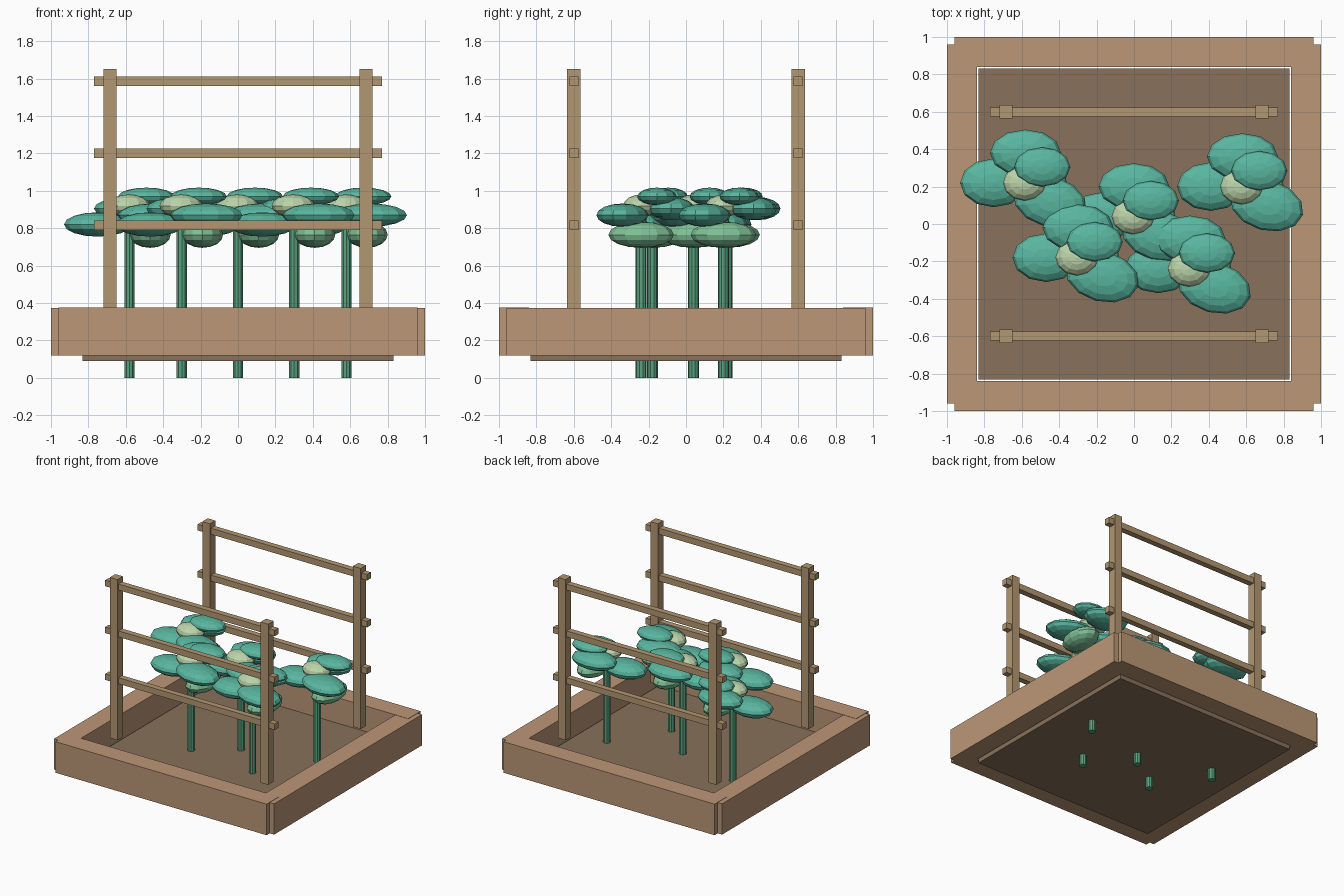
import bpy, math

if "Cube" in bpy.data.objects:
    bpy.data.objects.remove(bpy.data.objects["Cube"])


def material(name, rgb):
    m = bpy.data.materials.new(name)
    m.diffuse_color = (*rgb, 1)
    m.use_nodes = True
    m.node_tree.nodes["Principled BSDF"].inputs["Base Color"].default_value = m.diffuse_color
    return m


WOOD = material("planter_wood", (0.50, 0.31, 0.18))
POST = material("trellis_wood", (0.45, 0.31, 0.17))
SOIL = material("soil", (0.25, 0.165, 0.105))
STEM = material("stem_green", (0.10, 0.36, 0.21))
LEAF = material("leaf_teal", (0.10, 0.47, 0.35))
LOW = material("leaf_green", (0.21, 0.53, 0.30))
PALE = material("bud_pale", (0.50, 0.66, 0.40))


def box(name, loc, size, mat):
    bpy.ops.mesh.primitive_cube_add(size=1, location=loc)
    o = bpy.context.object
    o.name = name
    o.scale = size
    o.data.materials.append(mat)


def blob(name, loc, radii, mat, turn=0):
    bpy.ops.mesh.primitive_uv_sphere_add(segments=12, ring_count=8, radius=1, location=loc,
                                         rotation=(0, 0, math.radians(turn)))
    o = bpy.context.object
    o.name = name
    o.scale = radii
    o.data.materials.append(mat)


# planter frame and soil bed
for s, end in ((-1, "front"), (1, "back")):
    box(end + "_plank", (0, s * 0.92, 0.248), (1.92, 0.16, 0.255), WOOD)
for s, side in ((-1, "left"), (1, "right")):
    box(side + "_plank", (s * 0.92, 0, 0.247), (0.16, 1.92, 0.253), WOOD)
box("soil_bed", (0, 0, 0.13), (1.664, 1.664, 0.08), SOIL)

# two trellises of posts and rails
for s, end in ((-1, "front"), (1, "back")):
    for x in (-0.685, 0.685):
        box(end + "_post", (x, s * 0.6, 0.99), (0.07, 0.07, 1.32), POST)
    for z in (0.815, 1.2, 1.585):
        box(end + "_rail", (0, s * 0.6, z), (1.54, 0.048, 0.05), POST)

# foliage: name, offset from stem (x, y), height, radii, colour, turn
FOLIAGE = [
    ("left_leaf", -0.17, 0.0, 0.82, (0.18, 0.13, 0.065), LEAF, 0),
    ("right_leaf", 0.13, -0.10, 0.87, (0.20, 0.135, 0.062), LEAF, -15),
    ("back_leaf", 0.0, 0.16, 0.905, (0.19, 0.125, 0.062), LEAF, 0),
    ("top_leaf", 0.09, 0.085, 0.97, (0.15, 0.105, 0.047), LEAF, 0),
    ("low_leaf", 0.11, 0.0, 0.765, (0.11, 0.175, 0.07), LOW, 0),
    ("bud", -0.005, 0.0, 0.92, (0.115, 0.095, 0.06), PALE, 0),
]
for px, py in ((-0.58, 0.22), (-0.3, -0.18), (0, 0.04), (0.3, -0.24), (0.58, 0.2)):
    bpy.ops.mesh.primitive_cylinder_add(vertices=10, radius=0.029, depth=0.84, location=(px, py, 0.42))
    bpy.context.object.name = "stem"
    bpy.context.object.data.materials.append(STEM)
    for name, dx, dy, z, radii, mat, turn in FOLIAGE:
        blob(name, (px + dx, py + dy, z), radii, mat, turn)
